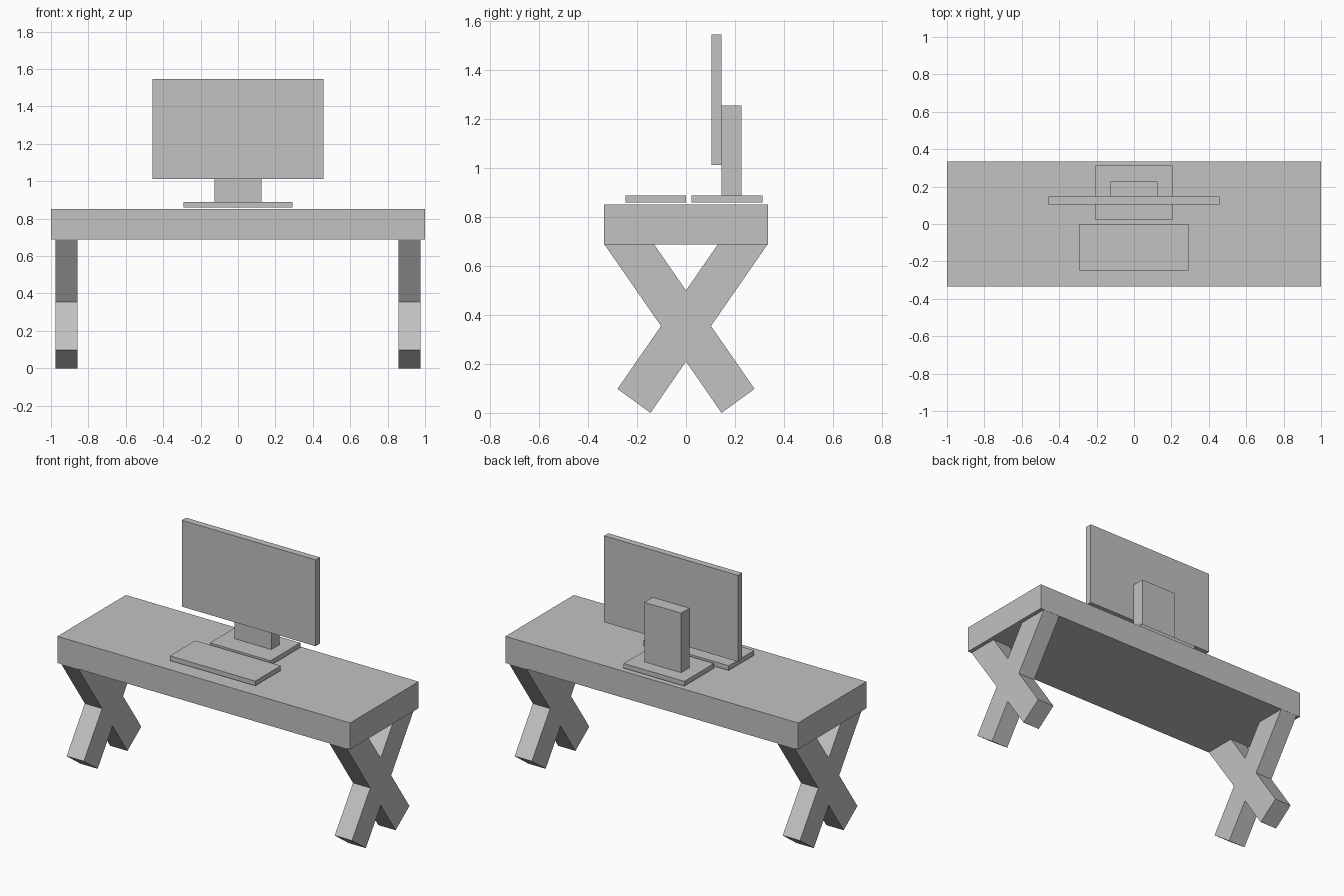
import bpy
import bmesh

cube = bpy.data.objects.get("Cube")
if cube:
    bpy.data.objects.remove(cube, do_unlink=True)

grey = bpy.data.materials.new("plain_grey")
grey.use_nodes = True
colour = (0.54, 0.54, 0.54, 1)
grey.diffuse_color = colour
grey.node_tree.nodes["Principled BSDF"].inputs["Base Color"].default_value = colour


def extrude_profile(name, profile, x0, x1):
    """Solid made by sweeping a (y, z) outline along x."""
    bm = bmesh.new()
    face = bm.faces.new([bm.verts.new((x0, y, z)) for y, z in profile])
    swept = bmesh.ops.extrude_face_region(bm, geom=[face])["geom"]
    moved = [v for v in swept if isinstance(v, bmesh.types.BMVert)]
    bmesh.ops.translate(bm, verts=moved, vec=(x1 - x0, 0, 0))
    bmesh.ops.recalc_face_normals(bm, faces=bm.faces)
    mesh = bpy.data.meshes.new(name)
    bm.to_mesh(mesh)
    bm.free()
    mesh.materials.append(grey)
    obj = bpy.data.objects.new(name, mesh)
    bpy.context.collection.objects.link(obj)
    return obj


def box(name, half_width, y, z):
    profile = [(y[0], z[0]), (y[1], z[0]), (y[1], z[1]), (y[0], z[1])]
    return extrude_profile(name, profile, -half_width, half_width)


# Desk
box("table_top", 1.0, (-0.334, 0.334), (0.688, 0.852))

# Crossed legs: one half of the X outline, mirrored in y
half = [(0, 0.5), (0.13, 0.688), (0.333, 0.688), (0.102, 0.355),
        (0.28, 0.098), (0.145, 0.0), (0, 0.21)]
cross = half + [(-y, z) for y, z in reversed(half[1:-1])]
for name, side in (("left_leg", 1), ("right_leg", -1)):
    extrude_profile(name, cross, side * 0.857, side * 0.975)

# Monitor and keyboard
box("monitor_base", 0.207, (0.022, 0.312), (0.859, 0.888))
box("monitor_stand", 0.126, (0.146, 0.227), (0.888, 1.255))
box("monitor_screen", 0.457, (0.105, 0.146), (1.013, 1.546))
box("keyboard", 0.292, (-0.248, 0.0), (0.859, 0.888))
